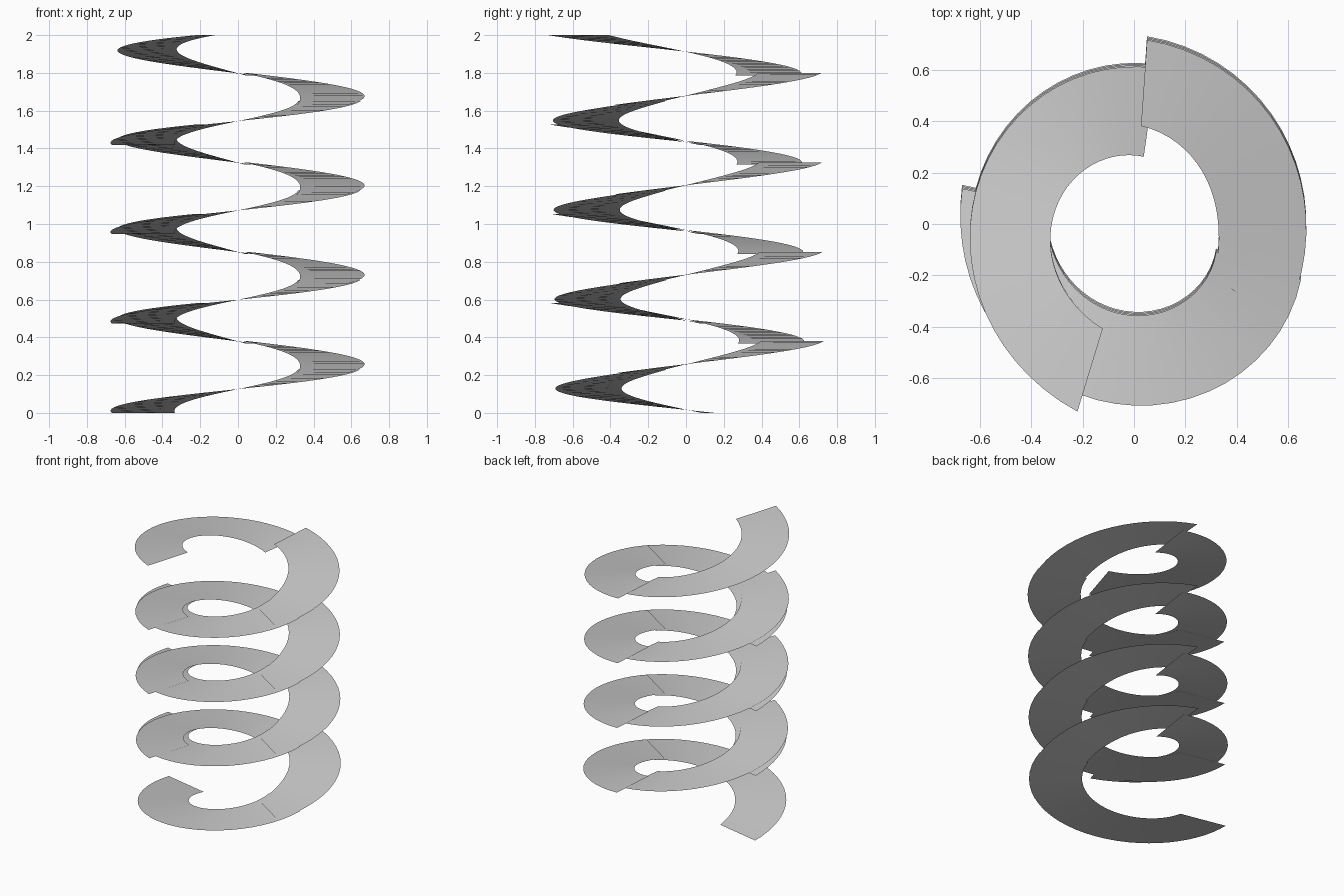
import bpy, math

if "Cube" in bpy.data.objects:
    bpy.data.objects.remove(bpy.data.objects["Cube"])

PITCH = 0.473
TURNS = 4

# Per blade section: (angle in degrees, inner radius, outer radius, height)
SECTIONS = {
    "lower_blade": [(168, .342, .683, 0.0), (215, .333, .672, .058),
                    (270, .350, .700, .126), (342, .335, .682, .231)],
    "middle_blade": [(327, .370, .690, .211), (360, .328, .670, .259),
                     (405, .345, .685, .322), (446, .390, .725, .380)],
    "upper_blade": [(442, .272, .620, .368), (495, .293, .620, .438),
                    (550, .330, .645, .507), (613, .415, .752, .581)],
}


def smooth_value(points, a, k):
    """Cubic through four stations."""
    total = 0
    for i, p in enumerate(points):
        w = 1
        for j, q in enumerate(points):
            if i != j:
                w *= (a - q[0]) / (p[0] - q[0])
        total += w * p[k]
    return total


def blade(name, points, turn):
    """Thin spiral ribbon section; each turn leans slightly towards the front."""
    a0, a1 = points[0][0], points[-1][0]
    n = max(8, round((a1 - a0) / 6))
    verts, faces = [], []
    for i in range(n + 1):
        a = a0 + (a1 - a0) * i / n
        z = min(2.0, max(0.0, smooth_value(points, a, 3) + turn * PITCH))
        shift = 0.01 * (1 - z)
        t = math.radians(a)
        for k in (1, 2):
            r = smooth_value(points, a, k)
            verts.append((r * math.cos(t), r * math.sin(t) + shift, z))
    for i in range(n):
        b = 2 * i
        faces.append((b, b + 1, b + 3, b + 2))
    mesh = bpy.data.meshes.new(name)
    mesh.from_pydata(verts, [], faces)
    mesh.polygons.foreach_set("use_smooth", [True] * len(faces))
    obj = bpy.data.objects.new(name, mesh)
    bpy.context.collection.objects.link(obj)


# Overlapping sections stacked into the spiral
for turn in range(TURNS):
    for part, pts in SECTIONS.items():
        blade(f"{part}_{turn + 1}", pts, turn)
